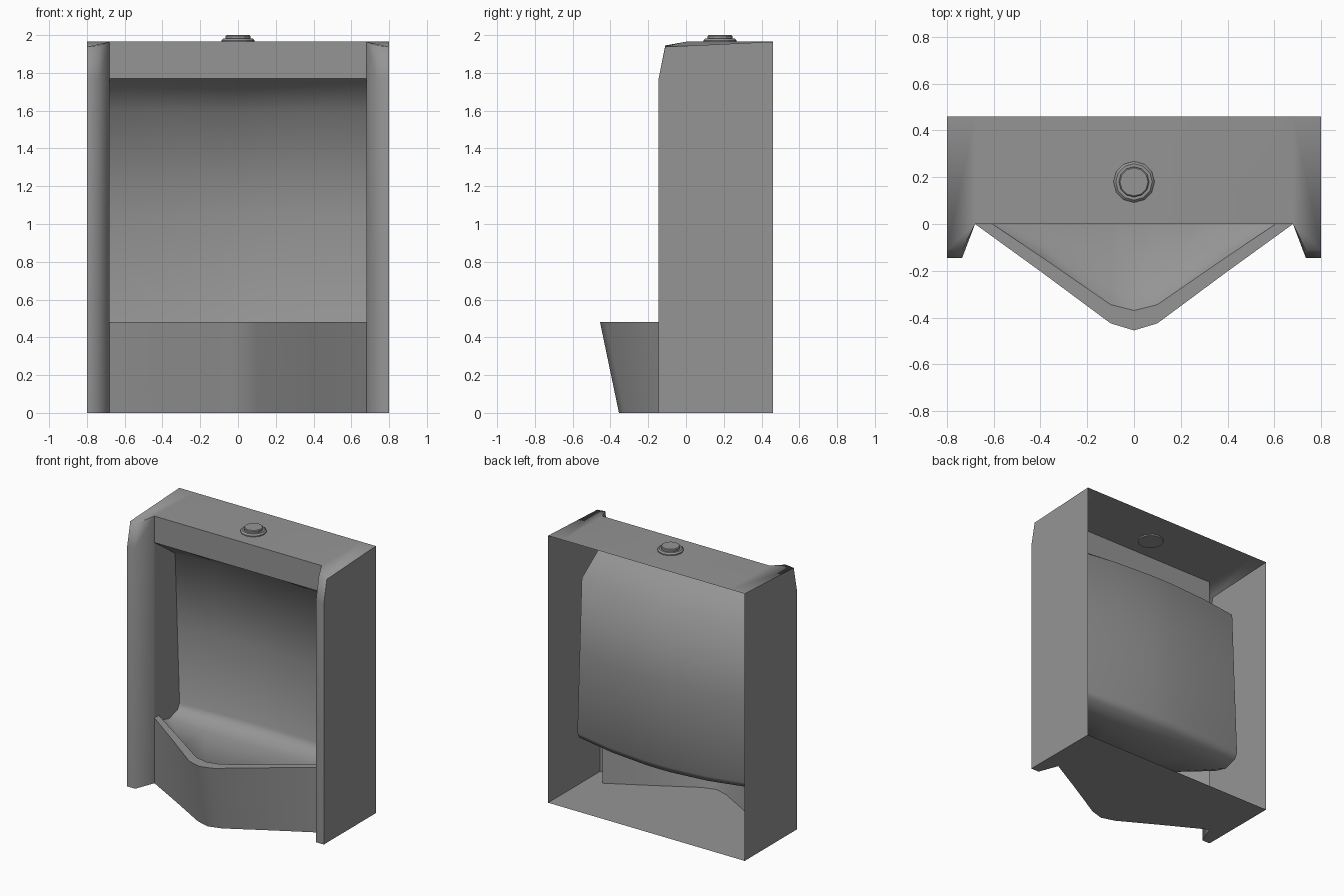
import bpy, bmesh, math
from mathutils import Vector

cube = bpy.data.objects.get("Cube")
if cube:
    bpy.data.objects.remove(cube, do_unlink=True)

# Single glazed grey
grey = bpy.data.materials.new("grey_ceramic")
grey.use_nodes = True
tone = (0.3, 0.3, 0.3, 1)
grey.diffuse_color = tone
grey.node_tree.nodes["Principled BSDF"].inputs["Base Color"].default_value = tone


def finish(name, bm, angle, flip=False, mirror=True):
    """Weld the sheets, orient them, mirror across x and shade."""
    bmesh.ops.remove_doubles(bm, verts=bm.verts, dist=0.0005)
    bmesh.ops.recalc_face_normals(bm, faces=bm.faces)
    if flip:
        bmesh.ops.reverse_faces(bm, faces=bm.faces)
    mesh = bpy.data.meshes.new(name)
    bm.to_mesh(mesh)
    bm.free()
    mesh.materials.append(grey)
    obj = bpy.data.objects.new(name, mesh)
    bpy.context.collection.objects.link(obj)
    if mirror:
        mod = obj.modifiers.new("mirror", 'MIRROR')
        mod.use_clip = True
    bpy.ops.object.select_all(action='DESELECT')
    obj.select_set(True)
    bpy.context.view_layer.objects.active = obj
    bpy.ops.object.shade_smooth_by_angle(angle=math.radians(angle))
    return obj


def add_face(bm, points):
    bm.faces.new([bm.verts.new(p) for p in points])


def add_strip(bm, a, b):
    """Quads between two rows of points."""
    for i in range(len(a) - 1):
        add_face(bm, [a[i], a[i + 1], b[i + 1], b[i]])


def at_height(path, z):
    return [Vector((x, y, z)) for x, y in path]


OUT, IN, BACK, TOP, RIM = 0.8, 0.68, 0.46, 1.965, 0.48
HEAD = 1.77
columns = [IN, 0.39, 0.1, 0]

# Plan curves of the projecting lip, from the wall to the centre
lip_top = at_height(zip(columns, [0, -0.21, -0.425, -0.455]), RIM)
lip_foot = at_height(zip(columns, [0, -0.16, -0.325, -0.355]), 0)
rim_inner = at_height(zip(columns, [0.05, -0.145, -0.345, -0.37]), RIM)
basin_edge = at_height(zip(columns, [0.06, -0.09, -0.245, -0.265]), 0.39)
basin_edge[0].z = 0.44

# Outer housing: open at the back, with a pillar on each side
bm = bmesh.new()
side = [(BACK, 0), (-0.145, 0), (-0.145, HEAD), (-0.11, 1.938), (BACK, TOP)]
add_face(bm, [(OUT, y, z) for y, z in side])
outer_front = [(OUT, y, z) for y, z in side[1:4]]
pillar_front = [(0.735, -0.145, 0), (0.735, -0.145, HEAD), (0.735, -0.11, 1.945)]
pillar_root = [(IN, 0, 0), (IN, 0, HEAD), (IN, 0, TOP)]
add_strip(bm, outer_front, pillar_front)
add_strip(bm, pillar_front, pillar_root)
# top
add_face(bm, [(0, BACK, TOP), (IN, BACK, TOP), (IN, 0, TOP), (0, 0, TOP)])
add_face(bm, [(IN, BACK, TOP), (OUT, BACK, TOP), outer_front[2], (IN, 0, TOP)])
add_face(bm, [outer_front[2], pillar_front[2], (IN, 0, TOP)])
# floor
add_face(bm, [(0, BACK, 0), (OUT, BACK, 0), outer_front[0], pillar_front[0]] + lip_foot)
finish("housing", bm, 72)

# Header panel above the opening
bm = bmesh.new()
add_face(bm, [(0, 0, HEAD), (IN, 0, HEAD), (IN, 0, TOP), (0, 0, TOP)])
header = finish("header_panel", bm, 30)
if header.data.polygons[0].normal.y > 0:
    header.data.flip_normals()

# Front lip with its flat rim
bm = bmesh.new()
add_strip(bm, lip_foot, lip_top)
add_strip(bm, lip_top, rim_inner)
lip = finish("front_lip", bm, 50)
if lip.data.polygons[0].normal.y > 0:
    lip.data.flip_normals()

# Recessed bowl: bulged back wall flowing into the basin
bm = bmesh.new()


def bowl_row(y, z, bulge, drop):
    row = []
    for x in columns:
        k = 1 - (x / IN) ** 2
        row.append(Vector((x, y + bulge * k, z - drop * k)))
    return row


rows = [bowl_row(0, HEAD, 0, 0),
        bowl_row(0.24, 1.6, 0.06, 0),
        bowl_row(0.265, 1.05, 0.06, 0),
        bowl_row(0.292, 0.48, 0.06, 0.02),
        bowl_row(0.27, 0.44, 0.05, 0.03),
        bowl_row(0.17, 0.41, 0.02, 0.03),
        basin_edge, rim_inner]
for a, b in zip(rows, rows[1:]):
    add_strip(bm, a, b)
add_face(bm, [r[0] for r in rows] + [lip_top[0]])
bowl = finish("bowl", bm, 60)
# the glazed side faces the front
if bowl.data.polygons[4].normal.y > 0:
    bowl.data.flip_normals()

# Inlet fitting on the top
bm = bmesh.new()
rings = []
for radius, z in [(0.088, 1.955), (0.088, 1.972), (0.078, 1.982),
                  (0.065, 1.982), (0.065, 1.995), (0.06, 2.0)]:
    rings.append([Vector((radius * math.cos(t * math.tau / 12),
                          0.18 + radius * math.sin(t * math.tau / 12), z))
                  for t in range(12)])
for a, b in zip(rings, rings[1:]):
    add_strip(bm, a + a[:1], b + b[:1])
add_face(bm, rings[0])
add_face(bm, rings[-1])
finish("inlet_fitting", bm, 25, mirror=False)
